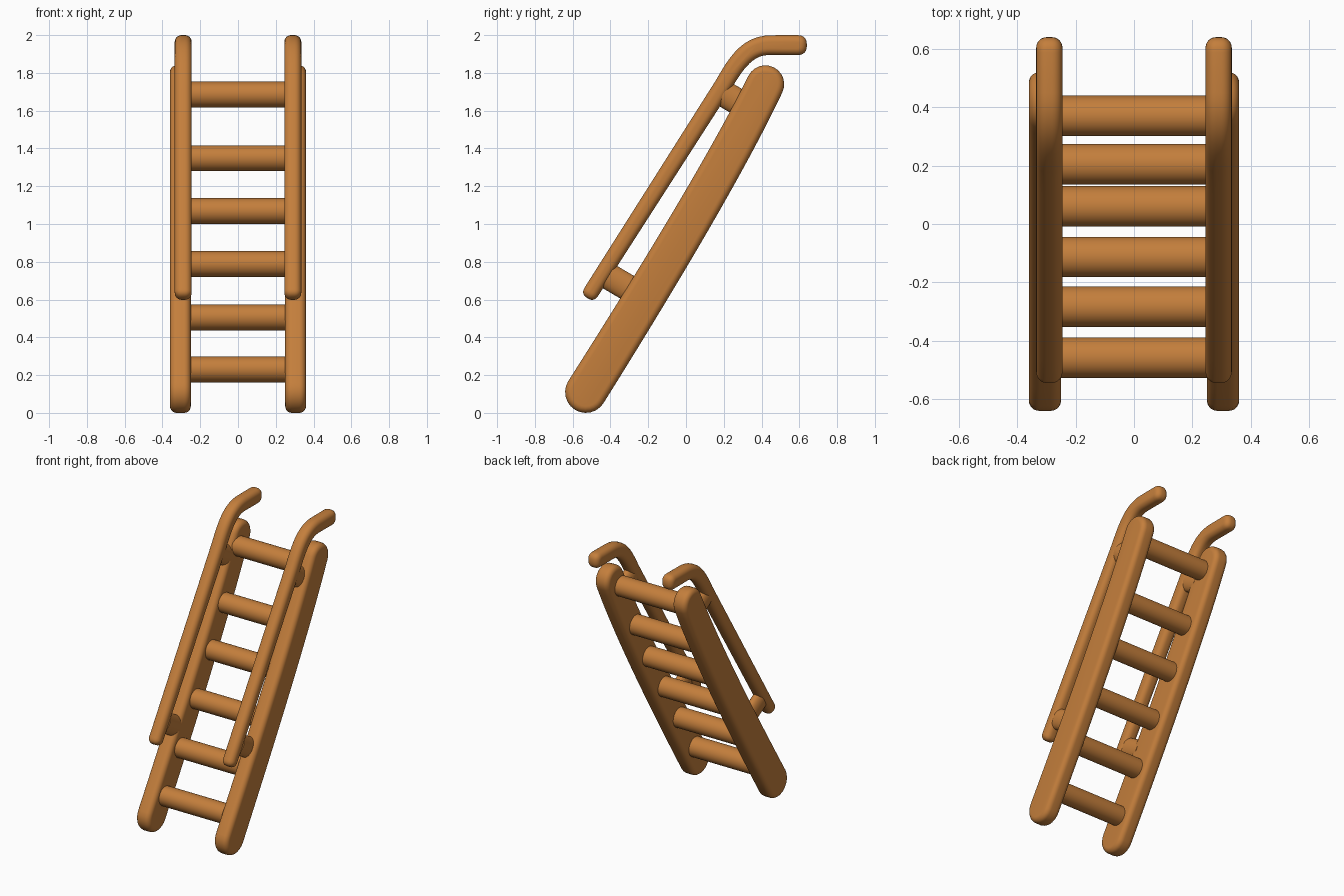
import bpy, bmesh, math
from mathutils import Vector, Matrix
from mathutils.geometry import interpolate_bezier

cube = bpy.data.objects.get("Cube")
if cube:
    bpy.data.objects.remove(cube, do_unlink=True)

wood = bpy.data.materials.new("warm_wood")
wood.use_nodes = True
colour = (0.55, 0.21, 0.045, 1)
wood.diffuse_color = colour
wood.node_tree.nodes["Principled BSDF"].inputs["Base Color"].default_value = colour

UP = Vector((0, 0.505, 0.863)).normalized()     # along the slope
OUT = Vector((0, 0.863, -0.505)).normalized()   # from handrail towards rail


def finish(name, bm):
    bmesh.ops.recalc_face_normals(bm, faces=bm.faces)
    mesh = bpy.data.meshes.new(name)
    bm.to_mesh(mesh)
    bm.free()
    mesh.materials.append(wood)
    obj = bpy.data.objects.new(name, mesh)
    bpy.context.collection.objects.link(obj)
    bpy.ops.object.select_all(action='DESELECT')
    obj.select_set(True)
    bpy.context.view_layer.objects.active = obj
    bpy.ops.object.shade_smooth_by_angle(angle=math.radians(45))
    return obj


def outline(path, start, end, inset, power):
    """Closed capsule around a path in the side plane, with rounded ends."""
    n = len(path)
    left, right, caps = [], [], []
    for i, p in enumerate(path):
        t = (path[min(i + 1, n - 1)] - path[max(i - 1, 0)]).normalized()
        normal = Vector((-t.y, t.x))
        r = start + (end - start) * i / (n - 1) - inset
        left.append(p + normal * r)
        right.append(p - normal * r)
        if i in (0, n - 1):
            sign = -1 if i == 0 else 1
            cap = []
            for k in range(1, 12):
                a = math.pi * k / 12
                c, s = math.cos(a), math.sin(a)
                side = math.copysign(abs(c) ** (2 / power), c)
                cap.append(p + sign * r * (normal * side + t * s ** (2 / power)))
            caps.append(cap)
    return left + caps[1] + right[::-1] + caps[0]


def rounded_bar(name, path, start, end, x, half, bevel, power):
    """Loft of the outline across its thickness, with rounded edges."""
    bm = bmesh.new()
    steps = [math.radians(15 * k) for k in range(7)]
    layers = [(half - bevel + bevel * math.sin(a), bevel * (1 - math.cos(a))) for a in steps]
    layers = [(-w, d) for w, d in reversed(layers)] + layers
    rings = [[bm.verts.new((x + w, p.x, p.y)) for p in outline(path, start, end, d, power)]
             for w, d in layers]
    for a, b in zip(rings, rings[1:]):
        for i in range(len(a)):
            j = (i + 1) % len(a)
            bm.faces.new((a[i], a[j], b[j], b[i]))
    bm.faces.new(rings[0])
    bm.faces.new(rings[-1])
    finish(name, bm)


def rod(name, centre, axis, length, radius_a, radius_b):
    """Elliptic cylinder; radius_b is measured along the ladder slope."""
    bm = bmesh.new()
    bmesh.ops.create_cone(bm, cap_ends=True, segments=32, radius1=1, radius2=1, depth=1)
    axis = axis.normalized()
    b = UP
    a = b.cross(axis)
    m = Matrix((a * radius_a, b * radius_b, axis * length)).transposed().to_4x4()
    m.translation = centre
    bmesh.ops.transform(bm, matrix=m, verts=bm.verts)
    finish(name, bm)


# Side rail centre line, bowed slightly backwards
foot, bow, head = Vector((-0.53, 0.11)), Vector((0.165, 1.211)), Vector((0.42, 1.74))
rail_path = interpolate_bezier(foot, foot.lerp(bow, 2 / 3), head.lerp(bow, 2 / 3), head, 24)
rail_path = [p.to_2d() for p in rail_path]

# Handrail centre line: straight run, bend, level grip
bend = interpolate_bezier(Vector((0.2, 1.74)), Vector((0.28, 1.88)),
                          Vector((0.34, 1.947)), Vector((0.45, 1.947)), 14)
lower = Vector((-0.5, 0.643))
hand_path = [lower.lerp(bend[0].to_2d(), k / 10) for k in range(10)]
hand_path += [p.to_2d() for p in bend] + [Vector((0.52, 1.947)), Vector((0.587, 1.947))]

for side, s in (("left", 1), ("right", -1)):
    rounded_bar(side + "_rail", rail_path, 0.11, 0.1, s * 0.305, 0.055, 0.035, 2.0)
    rounded_bar(side + "_handrail", hand_path, 0.042, 0.053, s * 0.29, 0.045, 0.036, 2.5)
    # Short posts joining handrail to rail
    for label, along in (("lower", 0.417), ("upper", 1.56)):
        centre = UP * along + OUT * -0.64 + Vector((s * 0.29, 0, 0))
        rod(f"{side}_{label}_post", centre, OUT, 0.16, 0.042, 0.07)

# Rungs
rungs = [(-0.458, 0.23), (-0.283, 0.505), (-0.113, 0.788),
         (0.06, 1.068), (0.205, 1.348), (0.37, 1.685)]
for i, (y, z) in enumerate(rungs):
    rod(f"rung_{i + 1}", Vector((0, y, z)), Vector((1, 0, 0)), 0.54, 0.07, 0.068)
